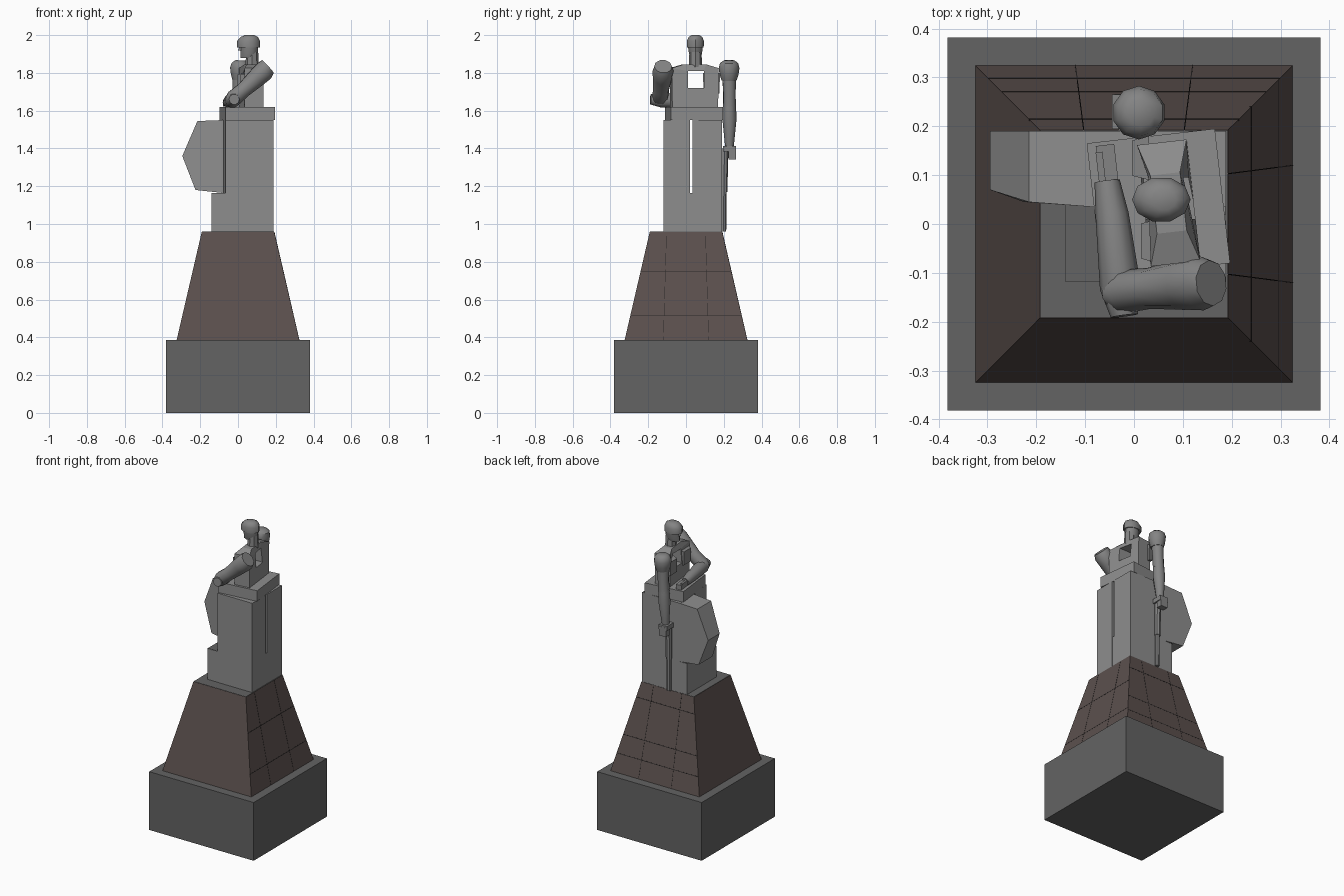
import bpy, bmesh, math
from mathutils import Vector, Matrix

if "Cube" in bpy.data.objects:
    bpy.data.objects.remove(bpy.data.objects["Cube"])

TWIST = math.radians(6.5)


def material(name, rgb):
    m = bpy.data.materials.new(name)
    m.diffuse_color = (*rgb, 1)
    m.use_nodes = True
    m.node_tree.nodes["Principled BSDF"].inputs["Base Color"].default_value = m.diffuse_color
    return m


STONE = material("dark_stone", (0.125, 0.125, 0.125))
BRICK = material("brown_stone", (0.105, 0.08, 0.075))
SEAM = material("seam", (0.02, 0.018, 0.018))
FIGURE = material("figure_grey", (0.27, 0.27, 0.27))
LIMB = material("limb_grey", (0.23, 0.23, 0.23))


def finish(name, bm, mat=FIGURE, smooth=False):
    bmesh.ops.recalc_face_normals(bm, faces=bm.faces[:])
    me = bpy.data.meshes.new(name)
    bm.to_mesh(me)
    bm.free()
    ob = bpy.data.objects.new(name, me)
    bpy.context.collection.objects.link(ob)
    me.materials.append(mat)
    if smooth:
        bpy.ops.object.select_all(action='DESELECT')
        ob.select_set(True)
        bpy.context.view_layer.objects.active = ob
        bpy.ops.object.shade_smooth_by_angle(angle=math.radians(40))
    return ob


def loft(name, rings, mat=FIGURE, smooth=False):
    """Skin closed rings of equal length and cap both ends."""
    bm = bmesh.new()
    vs = [[bm.verts.new(p) for p in r] for r in rings]
    n = len(vs[0])
    for a, b in zip(vs, vs[1:]):
        for i in range(n):
            bm.faces.new((a[i], a[(i + 1) % n], b[(i + 1) % n], b[i]))
    bm.faces.new(vs[0])
    bm.faces.new(vs[-1])
    return finish(name, bm, mat, smooth)


def rect(x0, x1, y0, y1, z):
    return [(x0, y0, z), (x1, y0, z), (x1, y1, z), (x0, y1, z)]


def block(name, x0, x1, y0, y1, z0, z1, mat=FIGURE):
    return loft(name, [rect(x0, x1, y0, y1, z0), rect(x0, x1, y0, y1, z1)], mat)


def box(name, c, size, rot=0.0, mat=FIGURE):
    bm = bmesh.new()
    bmesh.ops.create_cube(bm, size=1, matrix=Matrix.Translation(c)
                          @ Matrix.Rotation(rot, 4, 'Z') @ Matrix.Diagonal((*size, 1)))
    return finish(name, bm, mat)


def limb(name, stations, n=10):
    """Tapered tube through (x, y, z, radius) stations."""
    pts = [Vector(s[:3]) for s in stations]
    q = (pts[-1] - pts[0]).to_track_quat('Z', 'Y')
    rings = [[p + q @ Vector((s[3] * math.cos(2 * math.pi * i / n),
                              s[3] * math.sin(2 * math.pi * i / n), 0)) for i in range(n)]
             for p, s in zip(pts, stations)]
    return loft(name, rings, LIMB, smooth=True)


# pedestal, with a grey top surface
block("plinth", -0.382, 0.382, -0.382, 0.382, 0, 0.385, STONE)
loft("tapered_pedestal", [rect(-h, h, -h, h, z) for h, z in ((0.325, 0.385), (0.192, 0.958))], BRICK)
block("pedestal_top", -0.191, 0.191, -0.191, 0.191, 0.957, 0.96, STONE)


def half(z):
    return 0.325 - (z - 0.385) * 0.2313


# fine masonry seams on the +x and +y pedestal faces
for k, levels in ((0, (0.515, 0.75)), (1, (0.5, 0.62, 0.86))):
    turn = Matrix.Rotation(k * math.pi / 2, 3, 'Z')
    for z in levels:
        h, d = half(z), 0.0018
        seam = [[turn @ Vector((h + dx, s * h, z + dz))
                 for dx, dz in ((-0.004, -d), (0.0006 + d * 0.23, -d), (0.0006 - d * 0.23, d), (-0.004, d))]
                for s in (-1, 1)]
        loft("course_seam", seam, SEAM)
    for s in (-1, 1):
        seam = [[turn @ Vector((half(z) + dx, s * y + dy, z))
                 for dx, dy in ((-0.004, -0.001), (0.0006, -0.001), (0.0006, 0.001), (-0.004, 0.001))]
                for y, z in ((0.12, 0.385), (0.103, 0.955))]
        loft("upright_seam", seam, SEAM)

# step block and the two legs, separated by a narrow slit
block("step_block", -0.14, 0.187, -0.119, 0.189, 0.96, 1.163)
block("step_top", -0.139, -0.06, -0.118, 0.188, 1.162, 1.165, STONE)
foot = ((-0.065, -0.12), (0.188, -0.12), (0.188, 0.02), (-0.08, 0.02))
loft("standing_leg", [[(x, y, z) for x, y in foot] for z in (0.96, 1.55)])
block("rear_leg", -0.09, 0.188, 0.035, 0.19, 0.96, 1.55)

# raised leg: pointed knee outline, narrower at the tip
knee = [(-0.085, 1.55, 0.035), (-0.215, 1.545, 0.045), (-0.295, 1.36, 0.07),
        (-0.225, 1.18, 0.045), (-0.085, 1.165, 0.035)]
loft("raised_knee", [[(x, y, z) for x, z, y in knee], [(x, 0.19, z) for x, z, y in knee]])

# belt, turned slightly
box("belt", (0.05, 0.0425, 1.585), (0.264, 0.277, 0.07), TWIST)

# torso with bevelled shoulders and a square opening
turn = Matrix.Translation((0.07, 0.043, 0)) @ Matrix.Rotation(TWIST, 4, 'Z')
outline = ((-0.122, 1.62), (0.122, 1.62), (0.125, 1.825), (0.06, 1.845), (-0.06, 1.845), (-0.125, 1.825))
torso = loft("torso", [[turn @ Vector((x * (0.6 if z > 1.83 else 1), y, z)) for y, z in outline]
                       for x in (-0.05, 0.052)])
cutter = block("torso_opening_cutter", -0.3, 0.4, 0.01, 0.095, 1.72, 1.81)
cutter.hide_render = True
cutter.hide_viewport = True
cut = torso.modifiers.new("opening", 'BOOLEAN')
cut.object = cutter
cut.solver = 'EXACT'
bpy.context.view_layer.update()
torso_mesh = bpy.data.meshes.new_from_object(torso.evaluated_get(bpy.context.evaluated_depsgraph_get()))
torso.modifiers.clear()
torso.data = torso_mesh
bpy.data.objects.remove(cutter)

# chest plates either side of the opening
for y in (0.135, -0.035):
    plate = [(y - 0.042, 1.69), (y + 0.042, 1.69), (y + 0.045, 1.80), (y - 0.045, 1.80)]
    cx = 0.02 - (y - 0.05) * 0.11
    loft("chest_plate", [[(cx + 0.02, py, z) for py, z in plate],
                         [(cx - 0.015, y + (py - y) * 0.8, 1.75 + (z - 1.75) * 0.8) for py, z in plate]], LIMB)

# neck, face and cap
limb("neck", [(0.075, 0.05, 1.83, 0.036), (0.075, 0.05, 1.91, 0.032)], 8)


def egg(cx, rx, ry, z, n=10):
    return [(cx + rx * math.cos(2 * math.pi * i / n), 0.05 + ry * math.sin(2 * math.pi * i / n), z)
            for i in range(n)]


loft("face", [egg(0.056, 0.042, 0.028, 1.88), egg(0.06, 0.046, 0.036, 1.90), egg(0.06, 0.047, 0.042, 1.945)],
     LIMB, smooth=True)
loft("cap", [egg(0.056, 0.06, 0.046, 1.935), egg(0.056, 0.06, 0.047, 1.97),
             egg(0.06, 0.046, 0.038, 1.99), egg(0.062, 0.025, 0.022, 2.0)], LIMB, smooth=True)
loft("nose", [[(0.02, 0.04, 1.915), (0.02, 0.06, 1.915), (0.0, 0.05, 1.92)],
              [(0.02, 0.045, 1.945), (0.02, 0.055, 1.945), (0.012, 0.05, 1.945)]], LIMB)

# bent arm lying across the front
limb("bent_upper_arm", [(0.158, -0.121, 1.834, 0.047), (0.138, -0.121, 1.81, 0.056),
                        (0.1, -0.124, 1.775, 0.052), (0.03, -0.132, 1.71, 0.042),
                        (-0.02, -0.138, 1.668, 0.045), (-0.045, -0.14, 1.65, 0.032)])
limb("bent_forearm", [(-0.02, -0.188, 1.66, 0.028), (-0.028, -0.13, 1.657, 0.042),
                      (-0.045, 0.02, 1.647, 0.034), (-0.055, 0.088, 1.642, 0.026)])
box("resting_hand", (-0.055, 0.122, 1.638), (0.038, 0.08, 0.03), TWIST, LIMB)
box("resting_thumb", (-0.068, 0.115, 1.645), (0.014, 0.065, 0.03), TWIST, LIMB)

# hanging arm
limb("hanging_shoulder", [(0.015, 0.228, 1.866, 0.028), (0.013, 0.228, 1.852, 0.048),
                          (0.01, 0.228, 1.825, 0.055), (0.01, 0.228, 1.79, 0.05),
                          (0.008, 0.228, 1.76, 0.04)])
limb("hanging_upper_arm", [(0.008, 0.228, 1.79, 0.038), (0.004, 0.23, 1.69, 0.034),
                           (0, 0.23, 1.62, 0.035)])
limb("hanging_forearm", [(0, 0.23, 1.63, 0.034), (-0.003, 0.23, 1.56, 0.038),
                         (-0.01, 0.23, 1.44, 0.026), (-0.012, 0.23, 1.40, 0.022)])
box("gripping_hand", (-0.015, 0.23, 1.398), (0.06, 0.07, 0.03), 0, LIMB)
box("gripping_fingers", (-0.015, 0.246, 1.372), (0.05, 0.04, 0.06), 0, LIMB)

# walking stick
limb("stick_upper", [(-0.015, 0.2, 1.17, 0.019), (-0.015, 0.204, 1.40, 0.021)], 8)
limb("stick_lower", [(-0.015, 0.199, 0.96, 0.014), (-0.015, 0.2, 1.18, 0.015)], 8)
